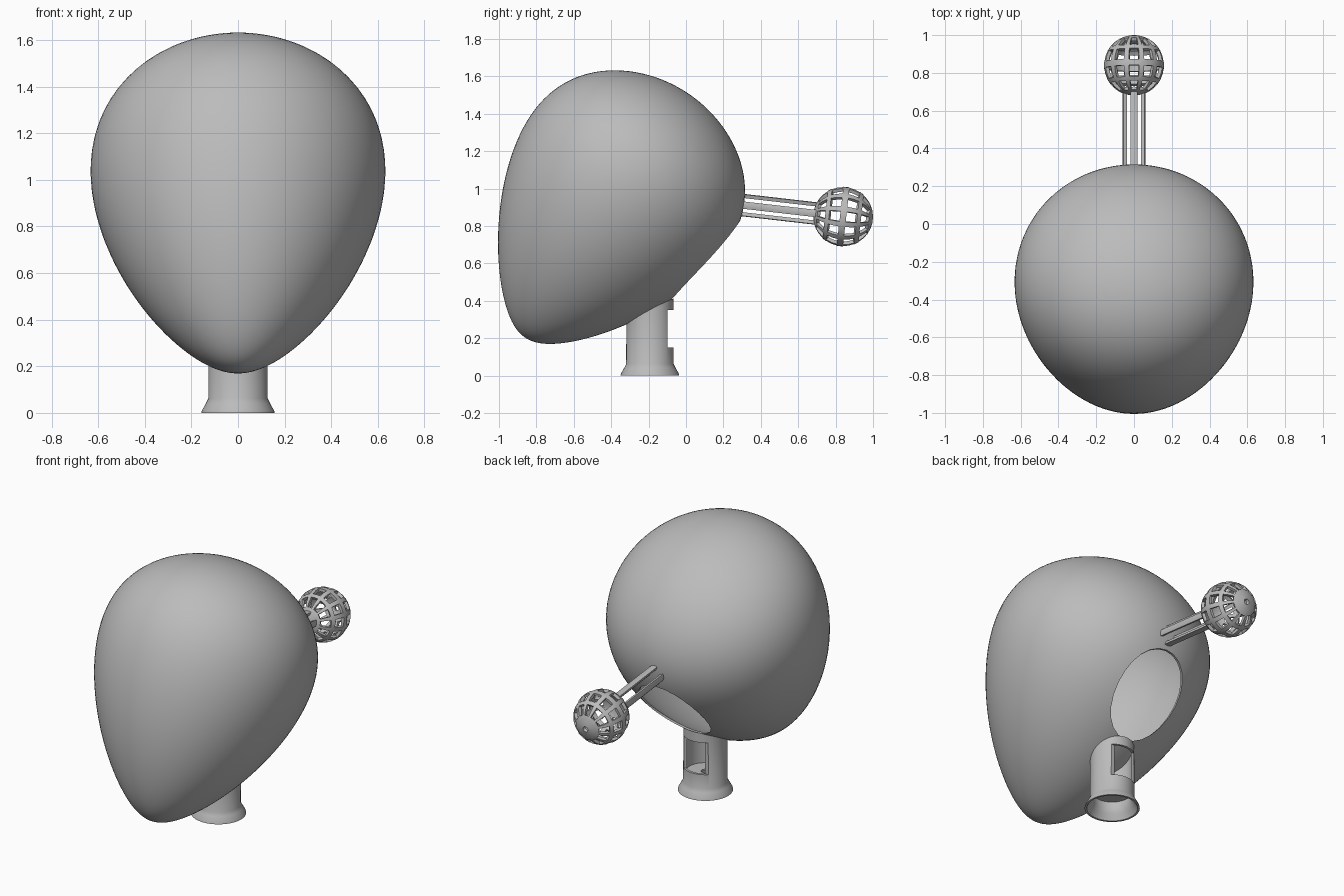
import bpy, bmesh, math
from mathutils import Matrix, Vector

if "Cube" in bpy.data.objects:
    bpy.data.objects.remove(bpy.data.objects["Cube"])

grey = bpy.data.materials.new("plain grey")
grey.use_nodes = True
grey.diffuse_color = (0.5, 0.5, 0.5, 1)
grey.node_tree.nodes["Principled BSDF"].inputs["Base Color"].default_value = (0.5, 0.5, 0.5, 1)


def add_object(name, bm, matrix=Matrix()):
    bmesh.ops.recalc_face_normals(bm, faces=bm.faces)
    mesh = bpy.data.meshes.new(name)
    bm.to_mesh(mesh)
    bm.free()
    mesh.transform(matrix)
    mesh.materials.append(grey)
    obj = bpy.data.objects.new(name, mesh)
    bpy.context.collection.objects.link(obj)
    return obj


def apply_modifier(obj, kind, **settings):
    bpy.context.view_layer.objects.active = obj
    mod = obj.modifiers.new(kind.title(), kind)
    for key, value in settings.items():
        setattr(mod, key, value)
    bpy.ops.object.modifier_apply(modifier=mod.name)


def cut(obj, cutter):
    apply_modifier(obj, "BOOLEAN", operation="DIFFERENCE", solver="EXACT", object=cutter)
    bpy.data.objects.remove(cutter)


def smooth(obj):
    bpy.ops.object.select_all(action="DESELECT")
    obj.select_set(True)
    bpy.context.view_layer.objects.active = obj
    bpy.ops.object.shade_smooth_by_angle(angle=math.radians(35))


def egg(name):
    # Sphere that widens towards its upper end, tilted back
    bm = bmesh.new()
    bmesh.ops.create_uvsphere(bm, u_segments=96, v_segments=64, radius=1)
    for v in bm.verts:
        u = v.co.z
        k = 0.603 + 0.2 * u - 0.04 * u ** 4
        v.co = (v.co.x * k, v.co.y * k, u * 0.785)
    tilt = Matrix.Rotation(math.radians(-33.5), 4, "X")
    return add_object(name, bm, Matrix.Translation((0, -0.426, 0.857)) @ tilt)


def lathe(name, profile, location, steps=64):
    bm = bmesh.new()
    verts = [bm.verts.new((r, 0, z)) for r, z in profile]
    loop = [bm.edges.new((a, b)) for a, b in zip(verts, verts[1:] + verts[:1])]
    bmesh.ops.spin(bm, geom=verts + loop, cent=(0, 0, 0), axis=(0, 0, 1),
                   angle=math.tau, steps=steps, use_duplicate=False)
    bmesh.ops.remove_doubles(bm, verts=bm.verts, dist=1e-5)
    return add_object(name, bm, Matrix.Translation(location))


def box(name, location, size):
    bm = bmesh.new()
    bmesh.ops.create_cube(bm, size=1)
    return add_object(name, bm, Matrix.Translation(location) @ Matrix.Diagonal((*size, 1)))


# Hollow head with a round opening low on the back
head = egg("head_shell")
apply_modifier(head, "SOLIDIFY", thickness=0.012, offset=-1)
bm = bmesh.new()
bmesh.ops.create_cone(bm, cap_ends=True, segments=24, radius1=0.212, radius2=0.212, depth=0.9)
opening = add_object("opening_cutter", bm,
                     Matrix.Translation((0, 0.2, 0.615)) @ Matrix.Rotation(math.pi / 2, 4, "X"))
cut(head, opening)
smooth(head)

# Neck tube with flared foot and an inner floor with a small hole
neck = lathe("neck", [(0.157, 0), (0.155, 0.01), (0.138, 0.04), (0.127, 0.062), (0.125, 0.45),
                      (0.112, 0.45), (0.112, 0.115), (0.025, 0.115), (0.025, 0.105),
                      (0.112, 0.105), (0.112, 0.06), (0.125, 0.035), (0.145, 0)],
             (0, -0.193, 0))
cut(neck, box("window_cutter", (0, 0.0, 0.25), (0.24, 0.2, 0.2)))
cut(neck, egg("head_cutter"))
smooth(neck)

# Frame along the rear stem: local z runs backwards, slightly down
ball_centre = Vector((0, 0.84, 0.85))
aim = Vector((0, 1, -0.115)).to_track_quat("Z", "Y").to_matrix().to_4x4()
frame = Matrix.Translation(ball_centre) @ aim

# Stem: four curved strips of one slotted tube
half = math.radians(19)
for i, side in enumerate(("left", "upper", "right", "lower")):
    bm = bmesh.new()
    rows = []
    for z in (-0.555, -0.145):
        arc = [(r, i * math.pi / 2 + half * t) for r, ts in
               ((0.06, (-1, -0.5, 0, 0.5, 1)), (0.04, (1, 0.5, 0, -0.5, -1))) for t in ts]
        rows.append([bm.verts.new((r * math.cos(a), r * math.sin(a), z)) for r, a in arc])
    for row in rows:
        bm.faces.new(row)
    for j in range(len(rows[0])):
        k = (j + 1) % len(rows[0])
        bm.faces.new((rows[0][j], rows[0][k], rows[1][k], rows[1][j]))
    smooth(add_object(f"stem_strip_{side}", bm, frame))

# Cage ball: sphere grid with rows of windows left out, and a hole at each pole
lats = [-84, -72, -60, -49, -37, -28, -17, -6]
lats = lats + [-a for a in reversed(lats)]
window_rows = {2, 3, 5, 6, 8, 9, 11, 12}
lons = [i * 30 + o for i in range(12) for o in (-10, 0, 10, 15)]
bm = bmesh.new()
grid = []
for lat in map(math.radians, lats):
    grid.append([bm.verts.new((0.16 * math.cos(lat) * math.cos(math.radians(lon)),
                               0.16 * math.cos(lat) * math.sin(math.radians(lon)),
                               0.16 * math.sin(lat))) for lon in lons])
for i in range(len(lats) - 1):
    for j in range(len(lons)):
        if i in window_rows and j % 4 < 2:
            continue
        k = (j + 1) % len(lons)
        bm.faces.new((grid[i][j], grid[i][k], grid[i + 1][k], grid[i + 1][j]))
loose = [v for v in bm.verts if not v.link_faces]
bmesh.ops.delete(bm, geom=loose, context="VERTS")
ball = add_object("cage_ball", bm, frame)
apply_modifier(ball, "SOLIDIFY", thickness=0.018, offset=-1)
smooth(ball)
